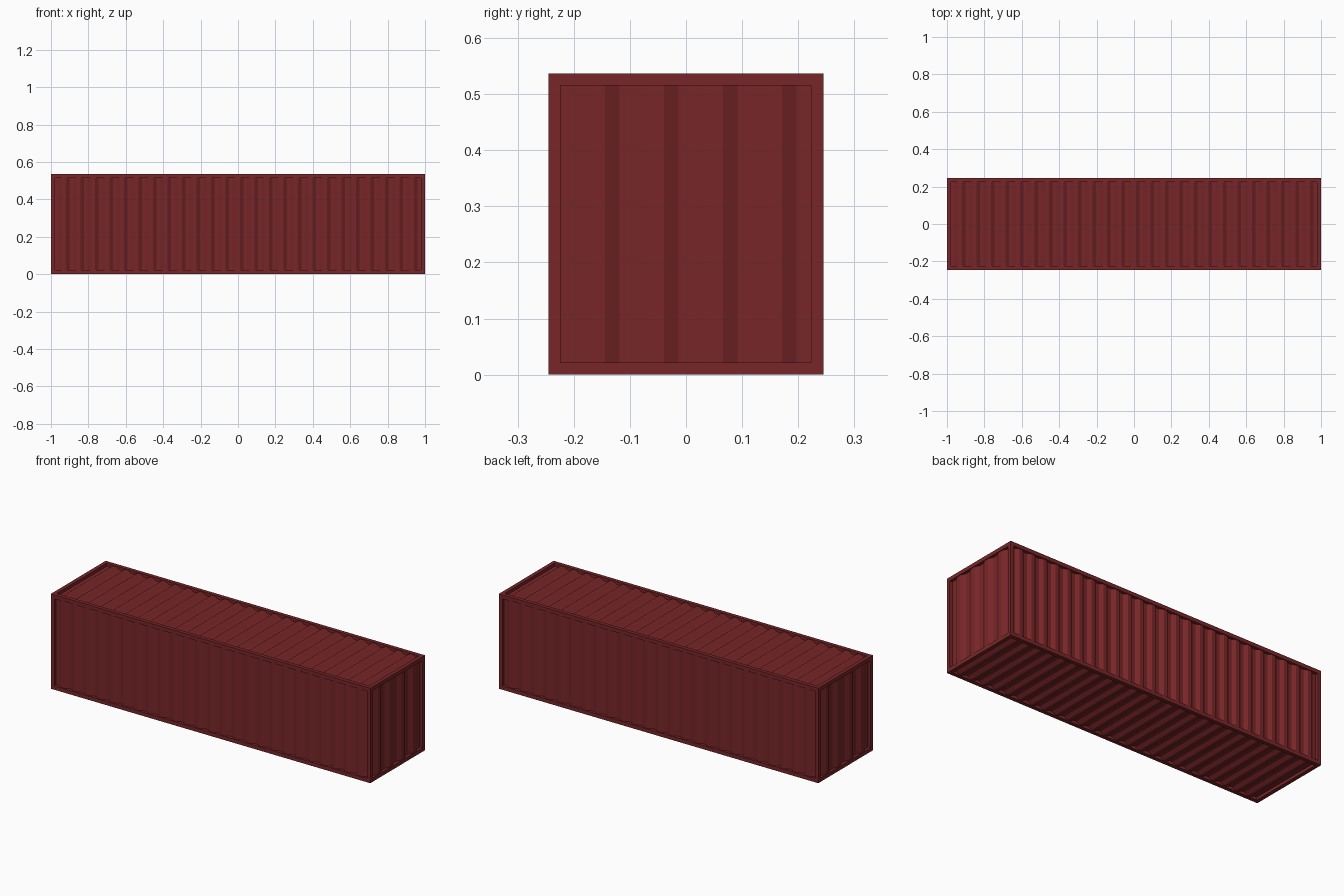
import bpy, bmesh
from mathutils import Vector

if "Cube" in bpy.data.objects:
    bpy.data.objects.remove(bpy.data.objects["Cube"])

HX, HY, H, BAR = 1.0, 0.245, 0.537, 0.0215
OUTER, INNER = 0.004, 0.017      # panel recess behind the frame face
CENTRE = Vector((0, 0, H / 2))

red = bpy.data.materials.new("container red")
red.diffuse_color = (0.190, 0.0195, 0.0215, 1)
red.use_nodes = True
red.node_tree.nodes["Principled BSDF"].inputs["Base Color"].default_value = red.diffuse_color


def finish(name, bm):
    mesh = bpy.data.meshes.new(name)
    bm.to_mesh(mesh)
    bm.free()
    mesh.materials.append(red)
    obj = bpy.data.objects.new(name, mesh)
    bpy.context.collection.objects.link(obj)


def bar(name, centre, size):
    bm = bmesh.new()
    bmesh.ops.create_cube(bm, size=1)
    bmesh.ops.scale(bm, vec=size, verts=bm.verts)
    bmesh.ops.translate(bm, vec=centre, verts=bm.verts)
    finish(name, bm)


def panel(name, u, n, half_u, half_v, half_n, ridges):
    """Corrugated sheet: ridges repeat along u, n is the outward normal."""
    u, n = Vector(u), Vector(n)
    v = n.cross(u)
    count = 4 * ridges + 1
    bm = bmesh.new()
    prev = None
    for i in range(count + 1):
        recess = OUTER if i % 4 in (2, 3) else INNER
        base = CENTRE + u * (-half_u + 2 * half_u * i / count) + n * (half_n - recess)
        pair = [bm.verts.new(base - v * half_v), bm.verts.new(base + v * half_v)]
        if prev:
            bm.faces.new((prev[0], pair[0], pair[1], prev[1]))
        prev = pair
    finish(name, bm)


# Frame: posts, long rails and cross rails
cx, cy = HX - BAR / 2, HY - BAR / 2
for sx in (-1, 1):
    for sy in (-1, 1):
        bar("corner_post", (sx * cx, sy * cy, H / 2), (BAR, BAR, H))
for z, level in ((BAR / 2, "bottom"), (H - BAR / 2, "top")):
    for s in (-1, 1):
        bar(level + "_long_rail", (0, s * cy, z), (2 * HX - 2 * BAR, BAR, BAR))
        bar(level + "_cross_rail", (s * cx, 0, z), (BAR, 2 * HY - 2 * BAR, BAR))

# Corrugated panels
ix, iy, iz = HX - BAR, HY - BAR, H / 2 - BAR
for s, side in ((-1, "front"), (1, "back")):
    panel(side + "_wall", (1, 0, 0), (0, s, 0), ix, iz, HY, 25)
for s, side in ((-1, "left"), (1, "right")):
    panel(side + "_end_wall", (0, 1, 0), (s, 0, 0), iy, iz, HX, 4)
for s, side in ((-1, "floor"), (1, "roof")):
    panel(side, (1, 0, 0), (0, 0, s), ix, iy, H / 2, 25)
